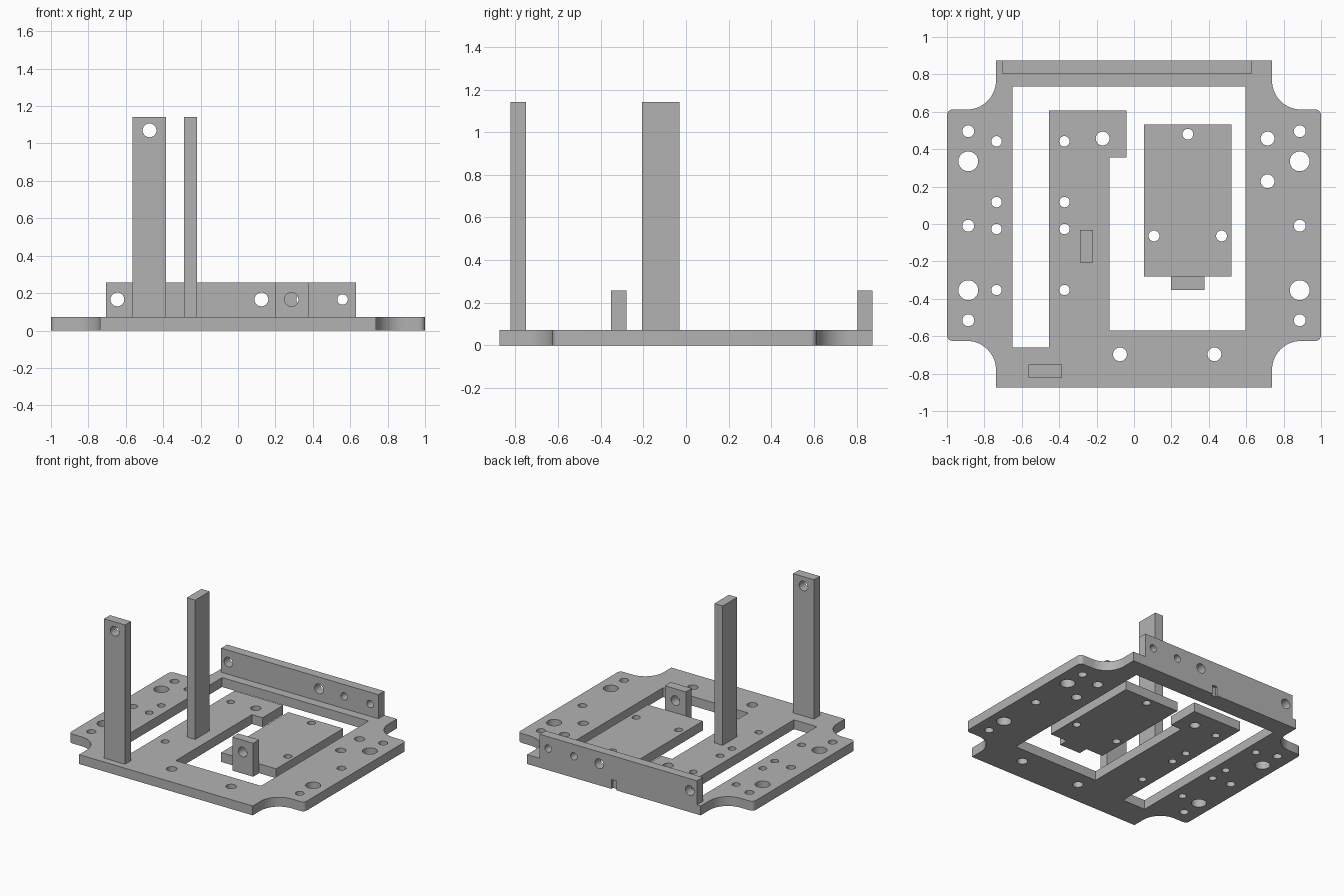
import bpy, bmesh, math
from mathutils import Matrix

if "Cube" in bpy.data.objects:
    bpy.data.objects.remove(bpy.data.objects["Cube"])

grey = bpy.data.materials.new("plain grey")
grey.diffuse_color = (0.45, 0.45, 0.45, 1)
grey.use_nodes = True
grey.node_tree.nodes["Principled BSDF"].inputs["Base Color"].default_value = grey.diffuse_color
T = 0.072          # plate thickness


def arc(cx, cy, r, a0, a1, n):
    steps = [math.radians(a0 + (a1 - a0) * i / n) for i in range(n + 1)]
    return [(cx + r * math.cos(a), cy + r * math.sin(a)) for a in steps]


def rect(x0, y0, x1, y1):
    return [(x0, y0), (x1, y0), (x1, y1), (x0, y1)]


def sheet(name, outline, holes, rounds, lo, hi, upright=False):
    """Extrude an outline with cut-outs from lo to hi, along z or (upright) along y."""
    cu = bpy.data.curves.new(name + "_profile", 'CURVE')
    cu.dimensions, cu.fill_mode, cu.extrude = '2D', 'BOTH', (hi - lo) / 2
    loops = [outline] + holes + [arc(x, y, r, 0, 345, 23) for x, y, r in rounds]
    for pts in loops:
        sp = cu.splines.new('POLY')
        sp.points.add(len(pts) - 1)
        for p, (x, y) in zip(sp.points, pts):
            p.co = (x, y, 0, 1)
        sp.use_cyclic_u = True
    tmp = bpy.data.objects.new(name + "_profile", cu)
    bpy.context.collection.objects.link(tmp)
    dg = bpy.context.evaluated_depsgraph_get()
    me = bpy.data.meshes.new_from_object(tmp.evaluated_get(dg))
    bpy.data.objects.remove(tmp)
    mid = (lo + hi) / 2
    if upright:
        me.transform(Matrix.Translation((0, mid, 0)) @ Matrix.Rotation(math.pi / 2, 4, 'X'))
    else:
        me.transform(Matrix.Translation((0, 0, mid)))
    bm = bmesh.new()
    bm.from_mesh(me)
    bmesh.ops.remove_doubles(bm, verts=bm.verts, dist=1e-5)
    bmesh.ops.recalc_face_normals(bm, faces=bm.faces)
    bm.to_mesh(me)
    bm.free()
    me.name = name
    me.materials.clear()
    me.materials.append(grey)
    ob = bpy.data.objects.new(name, me)
    bpy.context.collection.objects.link(ob)
    bpy.ops.object.select_all(action='DESELECT')
    ob.select_set(True)
    bpy.context.view_layer.objects.active = ob
    bpy.ops.object.shade_smooth_by_angle(angle=math.radians(30))
    return ob


# base plate outline: rounded ears, scooped corners, small notch in the back edge
def corner(side):
    return (arc(0.97, side - 0.03, 0.03, 0, 90, 5)
            + arc(0.893, side + 0.155, 0.155, 270, 180, 14) + [(0.738, 0.875)])


top, bottom = corner(0.612), corner(0.625)
notch = [(0.022, 0.875), (0.022, 0.855), (-0.022, 0.855), (-0.022, 0.875)]
outline = (top + notch + [(-x, y) for x, y in reversed(top)]
           + [(-x, -y) for x, y in bottom] + [(x, -y) for x, y in reversed(bottom)])

# window around the tongue
window = [(-0.65, 0.735), (-0.65, -0.66), (-0.455, -0.66), (-0.455, 0.606),
          (-0.04, 0.606), (-0.04, 0.355), (-0.13, 0.355), (-0.13, -0.57),
          (0.595, -0.57), (0.595, 0.735)]

# plate holes
rounds = [(s * 0.886, y, r) for s in (-1, 1)
          for y, r in ((0.496, 0.032), (0.335, 0.053), (-0.009, 0.032),
                       (-0.354, 0.053), (-0.515, 0.032))]
rounds += [(x, y, 0.028) for x in (-0.735, -0.372) for y in (0.442, 0.117, -0.027, -0.353)]
rounds += [(x, y, 0.037) for x, y in ((-0.168, 0.457), (0.714, 0.457), (0.714, 0.228),
                                      (-0.075, -0.697), (0.43, -0.697))]
sheet("base_plate", outline, [window], rounds, 0, T)

# loose inner plate with its front tab
sheet("inner_plate", rect(0.053, -0.28, 0.521, 0.533), [],
      [(0.288, 0.48, 0.029), (0.107, -0.064, 0.029), (0.468, -0.064, 0.029)], 0, T)
sheet("inner_tab", rect(0.198, 0, 0.376, 0.257), [], [(0.286, 0.166, 0.037)],
      -0.352, -0.28, True)

# back wall and posts
sheet("back_wall", rect(-0.706, T, 0.631, 0.257), [],
      [(-0.645, 0.166, 0.037), (0.125, 0.166, 0.037),
       (0.34, 0.166, 0.028), (0.559, 0.166, 0.028)], 0.804, 0.875, True)
sheet("front_post", rect(-0.563, T, -0.385, 1.142), [], [(-0.473, 1.07, 0.037)],
      -0.822, -0.75, True)
sheet("middle_post", rect(-0.29, T, -0.219, 1.142), [], [], -0.207, -0.031, True)
